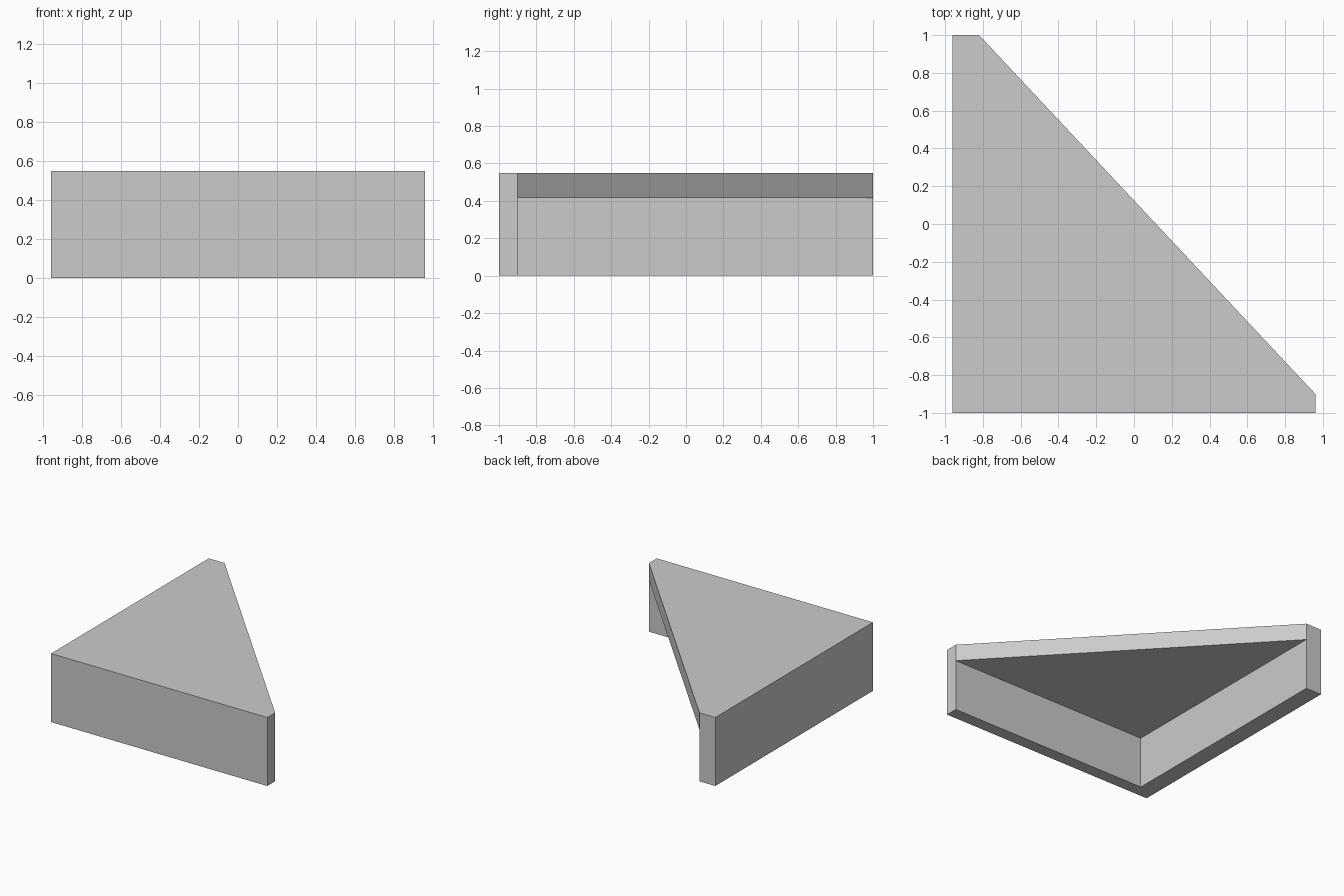
import bpy
import bmesh

cube = bpy.data.objects.get("Cube")
if cube:
    bpy.data.objects.remove(cube, do_unlink=True)

HEIGHT, CEILING = 0.55, 0.415

# Plan corners: two walls meet at "outer"; the diagonal runs from "b" to "c"
plan = {
    "outer": (-0.96, -1.0),
    "a": (0.96, -1.0),
    "b": (0.96, -0.9),
    "c": (-0.82, 1.0),
    "d": (-0.96, 1.0),
    "inner": (-0.82, -0.9),
}

bm = bmesh.new()


def ring(z, names):
    return {n: bm.verts.new((*plan[n], z)) for n in names.split()}


low = ring(0, "outer a b c d inner")
mid = ring(CEILING, "b c inner")
top = ring(HEIGHT, "outer a b c d")


def flat(level, names):
    bm.faces.new([level[n] for n in names.split()])


def side(lower, upper, p, q):
    bm.faces.new([lower[p], lower[q], upper[q], upper[p]])


# Roof slab: top, ceiling and open diagonal edge
flat(top, "outer a b c d")
flat(mid, "inner b c")
side(mid, top, "b", "c")

# Outer and inner wall faces
side(low, top, "outer", "a")
side(low, top, "d", "outer")
side(low, mid, "inner", "b")
side(low, mid, "c", "inner")

# Wall ends share the slab corner vertices
bm.faces.new([low["a"], low["b"], mid["b"], top["b"], top["a"]])
bm.faces.new([low["c"], low["d"], top["d"], top["c"], mid["c"]])

# Wall undersides
flat(low, "outer a b inner")
flat(low, "outer inner c d")

bmesh.ops.recalc_face_normals(bm, faces=bm.faces)
mesh = bpy.data.meshes.new("corner_roof_and_walls")
bm.to_mesh(mesh)
bm.free()

# Plain grey material
grey = bpy.data.materials.new("light_grey")
grey.use_nodes = True
color = (0.6, 0.6, 0.6, 1)
grey.diffuse_color = color
grey.node_tree.nodes["Principled BSDF"].inputs["Base Color"].default_value = color
mesh.materials.append(grey)

obj = bpy.data.objects.new("corner_roof_and_walls", mesh)
bpy.context.collection.objects.link(obj)
